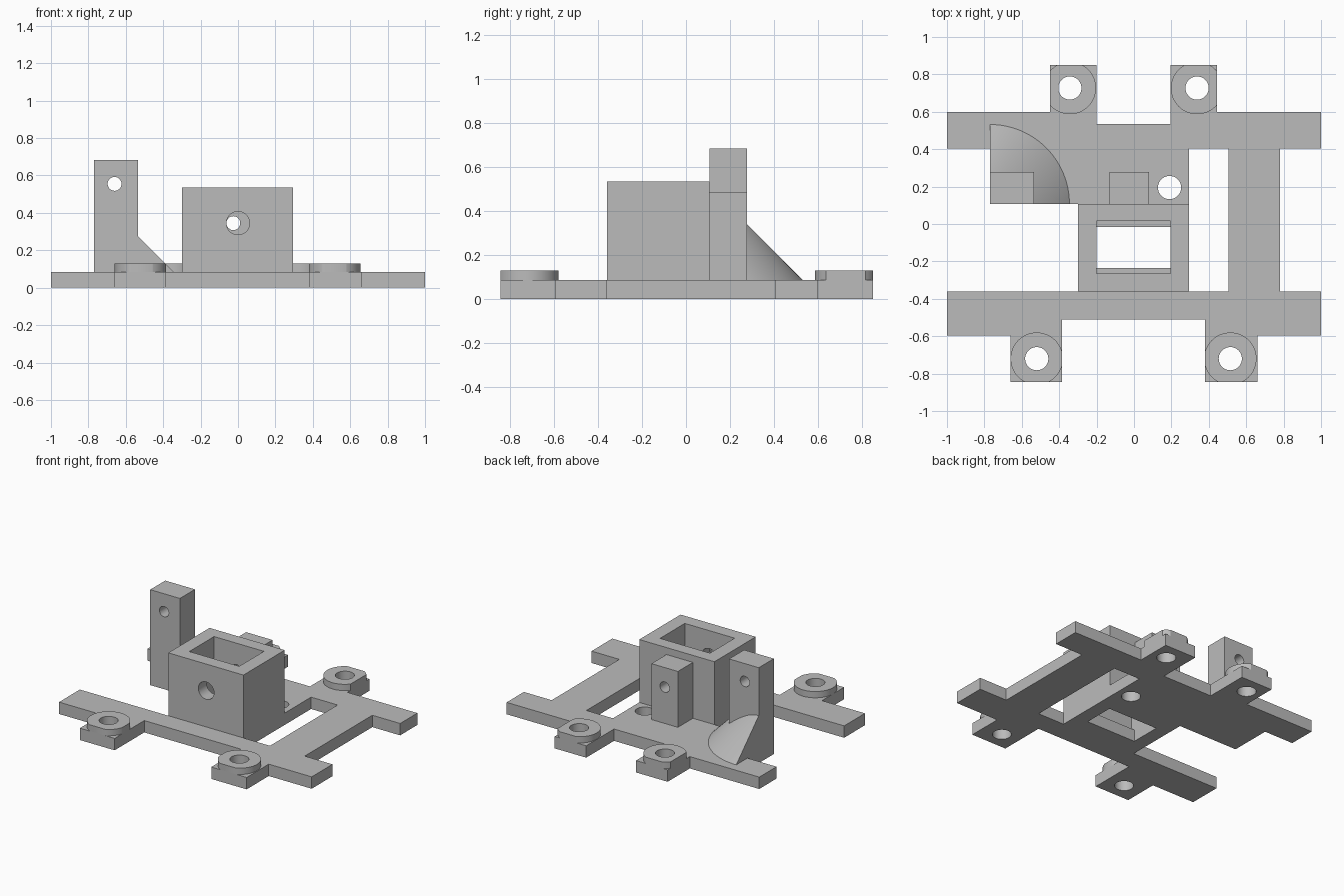
import bpy, bmesh
from math import cos, sin, pi
from mathutils import Matrix

if "Cube" in bpy.data.objects:
    bpy.data.objects.remove(bpy.data.objects["Cube"])

grey = bpy.data.materials.new("plain_grey")
grey.use_nodes = True
grey.diffuse_color = (0.5, 0.5, 0.5, 1)
grey.node_tree.nodes["Principled BSDF"].inputs["Base Color"].default_value = grey.diffuse_color

THICK, BOSS_TOP, MID = 0.085, 0.13, 0.107


def finish(bm, name):
    bmesh.ops.recalc_face_normals(bm, faces=bm.faces)
    mesh = bpy.data.meshes.new(name)
    bm.to_mesh(mesh)
    bm.free()
    mesh.materials.append(grey)
    obj = bpy.data.objects.new(name, mesh)
    bpy.context.collection.objects.link(obj)
    return obj


def prism(name, outline, bottom, top):
    bm = bmesh.new()
    face = bm.faces.new([bm.verts.new((x, y, bottom)) for x, y in outline])
    side = bmesh.ops.extrude_face_region(bm, geom=[face])["geom"]
    bmesh.ops.translate(bm, vec=(0, 0, top - bottom),
                        verts=[g for g in side if isinstance(g, bmesh.types.BMVert)])
    return finish(bm, name)


def block(name, xs, ys, zs):
    (a, b), (c, d) = xs, ys
    return prism(name, [(a, c), (b, c), (b, d), (a, d)], *zs)


def rod(name, radius, length, centre, along_y=False):
    bm = bmesh.new()
    turn = Matrix.Rotation(pi / 2, 4, "X") if along_y else Matrix()
    bmesh.ops.create_cone(bm, cap_ends=True, segments=64, radius1=radius, radius2=radius,
                          depth=length, matrix=Matrix.Translation(centre) @ turn)
    return finish(bm, name)


def carve(obj, tool, operation="DIFFERENCE"):
    mod = obj.modifiers.new("carve", "BOOLEAN")
    mod.object, mod.operation, mod.solver = tool, operation, "EXACT"
    bpy.context.view_layer.objects.active = obj
    bpy.ops.object.modifier_apply(modifier=mod.name)
    bpy.data.objects.remove(tool)


# Base plate outline, anticlockwise from the front bar
base = prism("base_plate", [
    (-1, -.595), (-.66, -.595), (-.66, -.845), (-.385, -.845), (-.385, -.51),
    (.38, -.51), (.38, -.845), (.66, -.845), (.66, -.595), (1, -.595),
    (1, -.36), (.78, -.36), (.78, .405), (1, .405), (1, .6),
    (.445, .6), (.445, .85), (.195, .85), (.195, .535), (-.2, .535),
    (-.2, .85), (-.45, .85), (-.45, .6), (-1, .6), (-1, .405),
    (-.77, .405), (-.77, MID), (-.3, MID), (-.3, -.36), (-1, -.36)], 0, THICK)
carve(base, block("cutter", (.295, .505), (-.36, .405), (-1, 1)))
carve(base, block("cutter", (-.2, .195), (-.235, -.015), (-1, 1)))
carve(base, rod("cutter", .062, 1, (.19, .195, 0)))

# Screw bosses, trimmed flush with their tabs
bosses = {
    "front_right_boss": (-.52, -.72, (-.66, -.385), (-.845, -.5)),
    "front_left_boss": (.515, -.72, (.38, .66), (-.845, -.5)),
    "rear_right_boss": (-.343, .727, (-.45, -.2), (.5, .85)),
    "rear_left_boss": (.337, .727, (.195, .445), (.5, .85)),
}
parts = [base]
for name, (x, y, xs, ys) in bosses.items():
    boss = rod(name, .14, BOSS_TOP - THICK, (x, y, (BOSS_TOP + THICK) / 2))
    carve(boss, block("trim", xs, ys, (0, 1)), "INTERSECT")
    for part in (boss, base):
        carve(part, rod("cutter", .062, 1, (x, y, 0)))
    parts.append(boss)

# Open-topped housing
housing = block("housing", (-.3, .295), (-.36, MID), (THICK, .535))
carve(housing, block("cutter", (-.2, .195), (-.265, .015), (0, 1)))
carve(housing, rod("cutter", .062, .3, (0, -.35, .345), True))

# Short post behind the housing, sharing its cable hole
post = block("rear_post", (-.13, .08), (MID, .277), (THICK, .485))
for part in (housing, post):
    carve(part, rod("cutter", .037, .5, (-.025, .15, .345), True))

# Tall column
column = block("tall_column", (-.77, -.535), (MID, .277), (THICK, .683))
carve(column, rod("cutter", .037, 1, (-.66, .2, .555), True))

# Quarter-cone gusset at the foot of the column
reach, steps = .425, 24
bm = bmesh.new()
corner = bm.verts.new((-.77, MID, THICK))
apex = bm.verts.new((-.77, MID, THICK + reach))
arc = [bm.verts.new((-.77 + reach * cos(i * pi / 2 / steps),
                     MID + reach * sin(i * pi / 2 / steps), THICK)) for i in range(steps + 1)]
for a, b in zip(arc, arc[1:]):
    bm.faces.new((a, b, apex))
bm.faces.new([corner] + arc[::-1])
bm.faces.new((corner, arc[0], apex))
bm.faces.new((corner, apex, arc[-1]))
gusset = finish(bm, "cone_gusset")

# Smooth the round walls, keep edges sharp
bpy.ops.object.select_all(action="DESELECT")
for part in parts + [housing, post, column, gusset]:
    part.select_set(True)
bpy.context.view_layer.objects.active = base
bpy.ops.object.shade_smooth_by_angle(angle=pi / 6)
